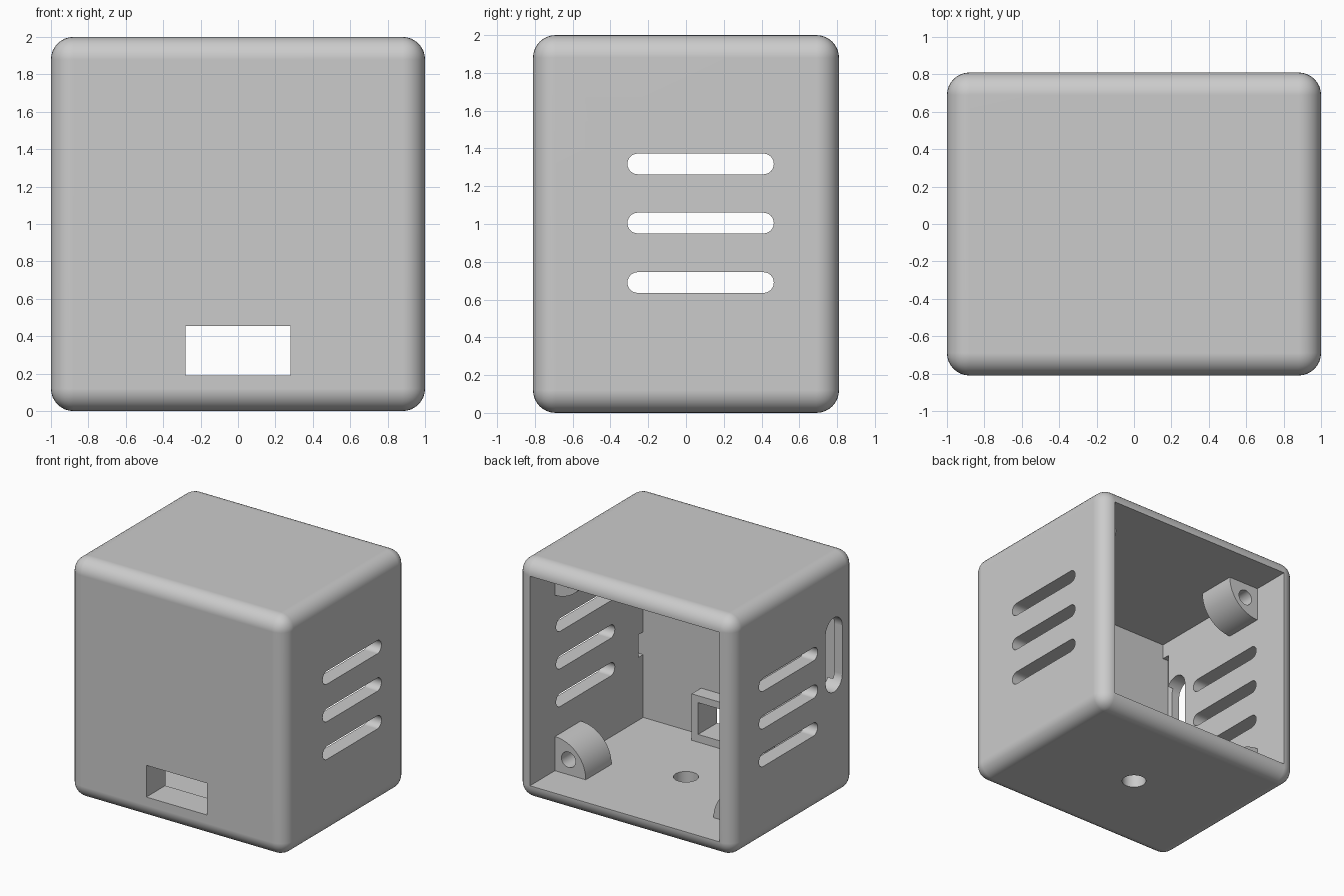
import bpy
import bmesh
from math import pi, sin, cos, radians

cube = bpy.data.objects.get("Cube")
if cube:
    bpy.data.objects.remove(cube, do_unlink=True)

WALL, HX, HY, TOP = 0.125, 1.0, 0.81, 2.0
IX, IY = HX - WALL, HY - WALL          # inner half sizes

grey = bpy.data.materials.new("light grey plastic")
grey.use_nodes = True
grey.diffuse_color = (0.6, 0.6, 0.6, 1)
grey.node_tree.nodes["Principled BSDF"].inputs["Base Color"].default_value = (0.6, 0.6, 0.6, 1)


def prism(name, profile, axis, lo, hi):
    """Extrude a 2D outline along an axis from lo to hi."""
    place = {"X": lambda a, b, d: (d, a, b),
             "Y": lambda a, b, d: (a, d, b),
             "Z": lambda a, b, d: (a, b, d)}[axis]
    bm = bmesh.new()
    rings = [[bm.verts.new(place(a, b, d)) for a, b in profile] for d in (lo, hi)]
    for ring in rings:
        bm.faces.new(ring)
    n = len(profile)
    for i in range(n):
        j = (i + 1) % n
        bm.faces.new((rings[0][i], rings[0][j], rings[1][j], rings[1][i]))
    bmesh.ops.recalc_face_normals(bm, faces=bm.faces)
    mesh = bpy.data.meshes.new(name)
    bm.to_mesh(mesh)
    bm.free()
    mesh.materials.append(grey)
    obj = bpy.data.objects.new(name, mesh)
    bpy.context.scene.collection.objects.link(obj)
    return obj


def rect(a0, a1, b0, b1):
    return [(a0, b0), (a1, b0), (a1, b1), (a0, b1)]


def arc(ca, cb, r, start, end, n):
    return [(ca + r * cos(start + (end - start) * i / n),
             cb + r * sin(start + (end - start) * i / n)) for i in range(n + 1)]


def circle(ca, cb, r):
    return arc(ca, cb, r, 0, 2 * pi, 32)[:-1]


def bake(obj):
    """Turn the modifiers into plain mesh."""
    graph = bpy.context.evaluated_depsgraph_get()
    mesh = bpy.data.meshes.new_from_object(obj.evaluated_get(graph))
    obj.modifiers.clear()
    obj.data = mesh


def cut(obj, cutters):
    for c in cutters:
        c.hide_render = True
        mod = obj.modifiers.new("cut", "BOOLEAN")
        mod.operation, mod.solver, mod.object = "DIFFERENCE", "EXACT", c
    bpy.context.view_layer.update()
    bake(obj)
    for c in cutters:
        bpy.data.objects.remove(c, do_unlink=True)


def smooth(obj):
    bpy.ops.object.select_all(action="DESELECT")
    obj.select_set(True)
    bpy.context.view_layer.objects.active = obj
    bpy.ops.object.shade_smooth_by_angle(angle=radians(30))
    mod = obj.modifiers.new("even shading", "WEIGHTED_NORMAL")
    mod.keep_sharp = True


# Rounded shell
shell = prism("case_shell", rect(-HX, HX, -HY, HY), "Z", 0, TOP)
bevel = shell.modifiers.new("rounding", "BEVEL")
bevel.width, bevel.segments = 0.12, 8
bpy.context.view_layer.update()
bake(shell)

# Cavity open at the back, port, and floor hole
port = rect(-0.28, 0.28, 0.19, 0.455)
cutters = [
    prism("cavity", rect(-IX, IX, WALL, TOP - WALL), "Y", -IY, 1),
    prism("port_hole", port, "Y", -1, -0.6),
    prism("floor_hole", circle(0, 0, 0.095), "Z", -0.1, 0.3),
]

# Side vents through both walls
R = 0.055
for z in (0.69, 1.005, 1.318):
    slot = arc(0.41, z, R, -pi / 2, pi / 2, 12) + arc(-0.255, z, R, pi / 2, 3 * pi / 2, 12)
    cutters.append(prism("vent", slot, "X", -1.2, 1.2))

# Upright slot in the right-hand wall
slot = arc(-0.525, 1.41, 0.11, 0, pi, 16) + arc(-0.525, 1.01, 0.11, pi, 2 * pi, 16)
cutters.append(prism("upright_slot", slot, "X", -1.2, -0.6))

# Shallow grooves in the side walls beside the front
cutters.append(prism("groove", rect(-IY, -0.62, 0.67, 1.75), "X", -IX - 0.05, -0.8))
cutters.append(prism("groove", rect(-IY, -0.62, 0.65, 0.84), "X", 0.8, IX + 0.05))
cut(shell, cutters)
smooth(shell)

# Frame around the port, inside the front wall
frame = prism("port_frame", rect(-0.34, 0.34, WALL, 0.513), "Y", -IY, -0.56)
cut(frame, [prism("frame_hole", port, "Y", -0.9, -0.4)])

# Quarter-round screw bosses in the four inner corners
for sx, side in ((1, "left"), (-1, "right")):
    for sz, level in ((1, "lower"), (-1, "upper")):
        cx, cz = sx * IX, 1 - sz * (1 - WALL)
        outline = [(cx, cz)] + [(cx - sx * a, cz + sz * b)
                                for a, b in arc(0, 0, 0.285, 0, pi / 2, 16)]
        boss = prism(f"{level}_{side}_screw_boss", outline, "Y", 0.14, 0.48)
        hole = circle(cx - sx * 0.125, cz + sz * 0.125, 0.065)
        cut(boss, [prism("screw_hole", hole, "Y", 0.2, 0.6)])
        smooth(boss)
